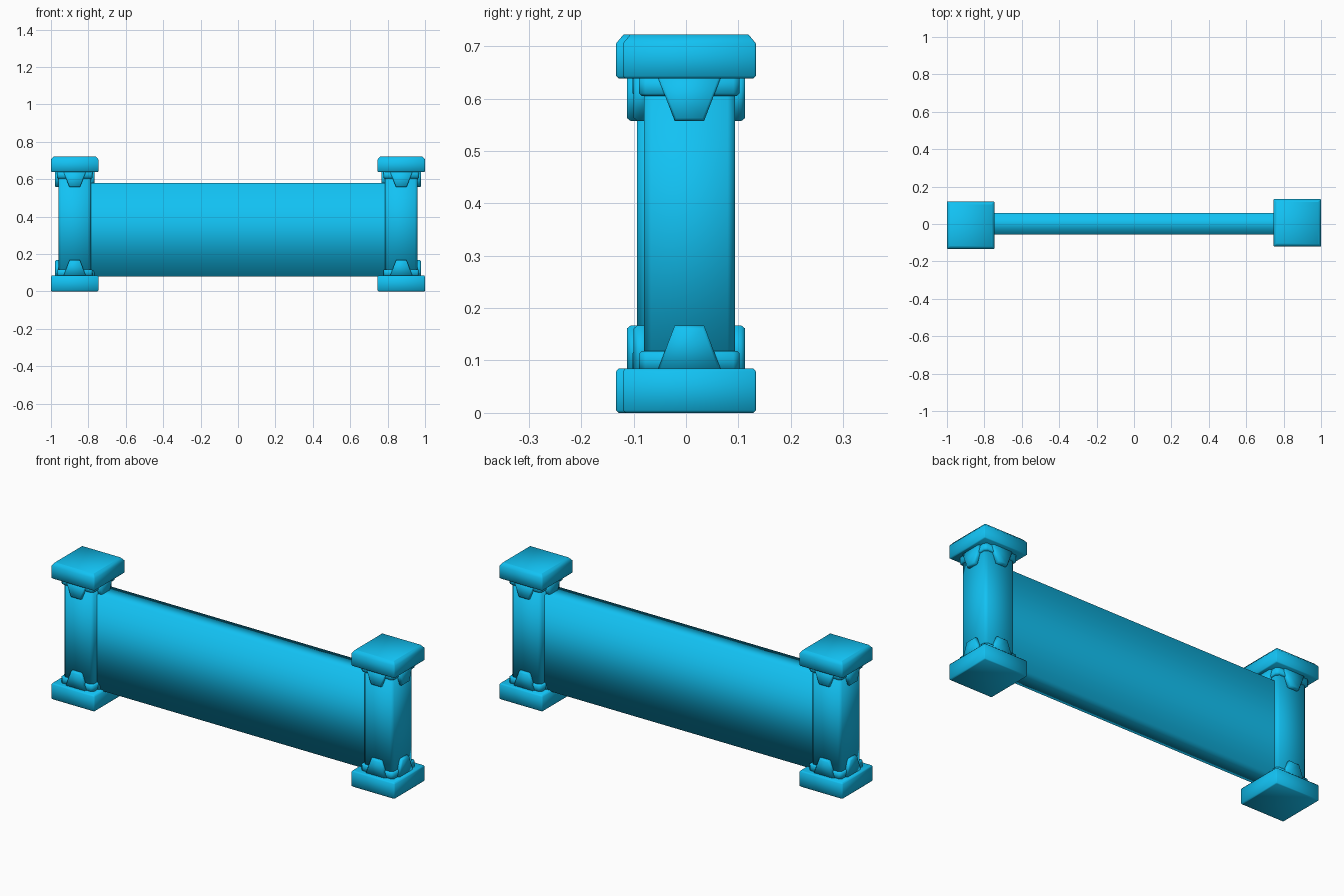
import bpy, bmesh
from math import pi
from mathutils import Matrix, Vector

if "Cube" in bpy.data.objects:
    bpy.data.objects.remove(bpy.data.objects["Cube"])

blue = bpy.data.materials.new("blue")
blue.diffuse_color = (0.006, 0.54, 0.9, 1)
blue.use_nodes = True
blue.node_tree.nodes["Principled BSDF"].inputs["Base Color"].default_value = blue.diffuse_color


def finish(bm, name, loc=(0, 0, 0)):
    bmesh.ops.recalc_face_normals(bm, faces=bm.faces)
    for f in bm.faces:
        f.smooth = True
    me = bpy.data.meshes.new(name)
    bm.to_mesh(me)
    bm.free()
    me.materials.append(blue)
    ob = bpy.data.objects.new(name, me)
    ob.location = loc
    bpy.context.collection.objects.link(ob)


def skin(bm, rings):
    """Join rings of points into a closed solid."""
    vs = [[bm.verts.new(p) for p in r] for r in rings]
    n = len(vs[0])
    for a, b in zip(vs, vs[1:]):
        for i in range(n):
            j = (i + 1) % n
            bm.faces.new((a[i], a[j], b[j], b[i]))
    bm.faces.new(vs[0])
    bm.faces.new(vs[-1])


def block(name, loc, profile, c):
    """Square block from (half width, z) rings with corners cut by c."""
    rings = []
    for h, z in profile:
        k = h - c
        rings.append([(x, y, z) for x, y in
                      ((h, -k), (h, k), (k, h), (-k, h),
                       (-h, k), (-h, -k), (-k, -h), (k, -h))])
    bm = bmesh.new()
    skin(bm, rings)
    finish(bm, name, loc)


def brackets(name, loc, z_wide, z_tip):
    """Four tapered brackets, one on each face of the pillar."""
    bm = bmesh.new()
    d = 0.006 if z_tip > z_wide else -0.006
    for q in range(4):
        rot = Matrix.Rotation(q * pi / 2, 3, 'Z')
        rings = []
        for x, inset, dz in ((0.075, 0, 0), (0.099, 0, 0), (0.1065, 0.005, d)):
            a, b = 0.060 - inset, 0.028 - inset * 0.6
            rings.append([rot @ Vector(p) for p in
                          ((x, -a, z_wide), (x, a, z_wide),
                           (x, b, z_tip - dz), (x, -b, z_tip - dz))])
        skin(bm, rings)
    finish(bm, name, loc)


# Pillars at both ends
for side, s in (("left", -1), ("right", 1)):
    loc = (0.873 * s, 0.0065 * s, 0)
    block(side + "_base", loc, [(0.122, 0), (0.127, 0.005), (0.127, 0.079), (0.122, 0.085)], 0.003)
    block(side + "_cap", loc, [(0.122, 0.638), (0.127, 0.643), (0.127, 0.705), (0.113, 0.722)], 0.003)
    block(side + "_shaft", loc, [(0.087, 0.08), (0.087, 0.642)], 0.014)
    block(side + "_lower_collar", loc, [(0.096, 0.08), (0.096, 0.113), (0.091, 0.118)], 0.012)
    block(side + "_upper_collar", loc, [(0.091, 0.605), (0.096, 0.61), (0.096, 0.642)], 0.012)
    brackets(side + "_lower_brackets", loc, 0.083, 0.167)
    brackets(side + "_upper_brackets", loc, 0.64, 0.557)

# Wall panel between the pillars, ends hidden inside the shafts
bm = bmesh.new()
bmesh.ops.create_cube(bm, size=1)
bmesh.ops.scale(bm, vec=(1.6, 0.115, 0.5), verts=bm.verts)
ends = [f for f in bm.faces if abs(f.normal.x) > 0.9]
bmesh.ops.delete(bm, geom=ends, context='FACES_ONLY')
finish(bm, "wall_panel", (0, 0.002, 0.33))
